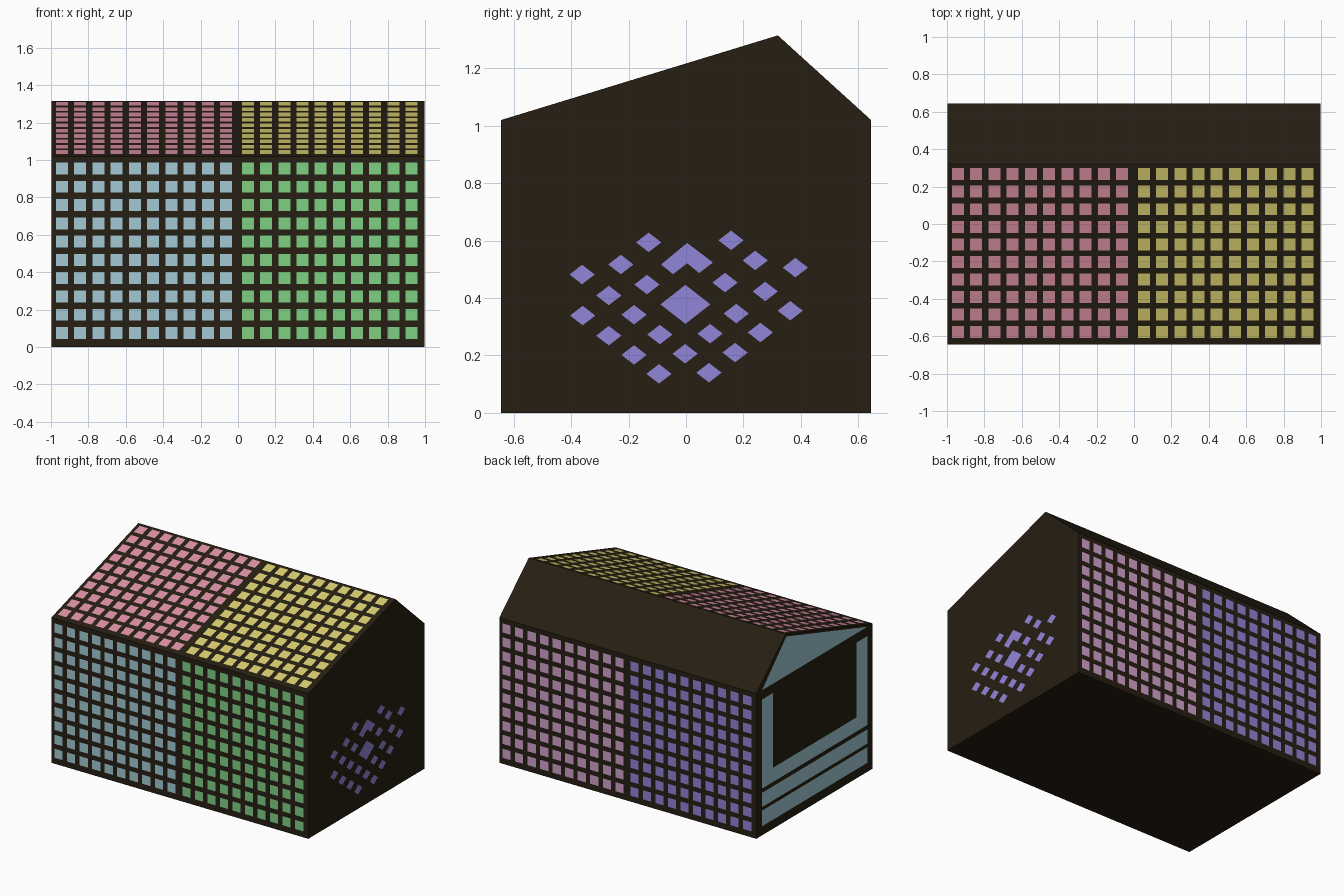
import bpy

if "Cube" in bpy.data.objects:
    bpy.data.objects.remove(bpy.data.objects["Cube"])

W, D, EAVE, RIDGE_Y, RIDGE_Z = 1.0, 0.645, 1.02, 0.32, 1.315
E = 0.002  # how far panes sit proud of the walls


def material(name, hexcode):
    rgb = [int(hexcode[i:i + 2], 16) / 255 for i in (0, 2, 4)]
    m = bpy.data.materials.new(name)
    m.diffuse_color = [c / 12.92 if c < 0.04 else ((c + 0.055) / 1.055) ** 2.4 for c in rgb] + [1]
    m.use_nodes = True
    m.node_tree.nodes["Principled BSDF"].inputs["Base Color"].default_value = m.diffuse_color
    return m


DARK = material("dark_brown", "261E12")
BLUE = material("pale_blue", "A2C9D4")
GREEN = material("green", "7ED084")
PINK = material("pink", "DC90A5")
YELLOW = material("yellow", "D8CC70")
MAUVE = material("mauve", "D3A3CC")
VIOLET = material("violet", "9185D8")


def mesh_object(name, verts, faces, mat):
    me = bpy.data.meshes.new(name)
    me.from_pydata(verts, [], faces)
    me.materials.append(mat)
    ob = bpy.data.objects.new(name, me)
    bpy.context.collection.objects.link(ob)
    return ob


def panes(name, polys, place, mat):
    """Flat 2D polygons mapped onto a wall by place(u, v)."""
    verts, faces = [], []
    for poly in polys:
        faces.append(list(range(len(verts), len(verts) + len(poly))))
        verts += [place(u, v) for u, v in poly]
    return mesh_object(name, verts, faces, mat)


def rect(u0, u1, v0, v1):
    return [(u0, v0), (u1, v0), (u1, v1), (u0, v1)]


def grid(u0, u1, v0, v1, h, n=10):
    """n x n square panes, centres running u0..u1 and v0..v1."""
    out = []
    for i in range(n):
        for j in range(n):
            u = u0 + (u1 - u0) * i / (n - 1)
            v = v0 + (v1 - v0) * j / (n - 1)
            out.append(rect(u - h, u + h, v - h, v + h))
    return out


# House body: gabled profile extruded along x
profile = [(-D, 0), (D, 0), (D, EAVE), (RIDGE_Y, RIDGE_Z), (-D, EAVE)]
verts = [(x, y, z) for x in (-W + E, W - E) for y, z in profile]
sides = [[i, (i + 1) % 5, (i + 1) % 5 + 5, i + 5][::-1] for i in range(5)]
mesh_object("house_body", verts, sides + [[4, 3, 2, 1, 0], [5, 6, 7, 8, 9]], DARK)


# Wall mappings, each with u running right as seen from outside
def front(u, v):
    return (u, -D - E, v)


def back(u, v):
    return (-u, D + E, v)


def right(u, v):
    return (W, u, v)


def left(u, v):
    return (-W, -u, v)


SLOPE = (RIDGE_Z - EAVE) / (RIDGE_Y + D)
LEN = (1 + SLOPE ** 2) ** 0.5


def roof(u, v):  # v is measured along y, lifted off the slope
    return (u, v - E * SLOPE / LEN, EAVE + (v + D) * SLOPE + E / LEN)


# Window grids on the front wall, front roof slope and back wall
L, R = (-0.941, -0.064), (0.053, 0.928)
Z = (0.075, 0.955)
panes("front_left_windows", grid(*L, *Z, 0.032), front, BLUE)
panes("front_right_windows", grid(*R, *Z, 0.032), front, GREEN)
panes("roof_left_windows", grid(*L, -0.577, 0.267, 0.032), roof, PINK)
panes("roof_right_windows", grid(*R, -0.577, 0.267, 0.032), roof, YELLOW)
panes("back_left_windows", grid(*L, *Z, 0.032), back, MAUVE)
panes("back_right_windows", grid(*R, *Z, 0.032), back, VIOLET)


# Diamond pattern on the right wall
def diamond(u, v, a, b):
    return [(u - a, v), (u, v - b), (u + a, v), (u, v + b)]


spots = [(-.13, .594), (.157, .601), (-.227, .517), (.241, .531), (-.362, .482), (.381, .506),
         (-.136, .447), (.136, .454), (-.269, .409), (.276, .423), (-.36, .339), (-.181, .342),
         (.175, .346), (.363, .356), (-.269, .269), (-.091, .273), (.084, .276), (.259, .28),
         (-.181, .202), (-.003, .206), (.171, .21), (-.094, .136), (.08, .14)]
shapes = [diamond(u, v, 0.044, 0.034) for u, v in spots]
shapes.append(diamond(-0.002, 0.378, 0.087, 0.068))
shapes.append([(-.087, .517), (-.045, .483), (.004, .521), (.046, .487), (.094, .524), (.004, .592)])
panes("right_wall_diamonds", shapes, right, VIOLET)

# Left wall trim: gable triangle, two posts and three horizontal boards
trim = [[(-0.585, EAVE), (0.585, EAVE), (-RIDGE_Y + 0.005, 1.295)]]
trim += [rect(-0.585, -0.465, 0.43, 0.955), rect(0.465, 0.585, 0.43, 0.955)]
trim += [rect(-0.585, 0.585, z0, z1) for z0, z1 in ((0.065, 0.175), (0.2, 0.3), (0.33, 0.43))]
panes("left_wall_trim", trim, left, BLUE)
